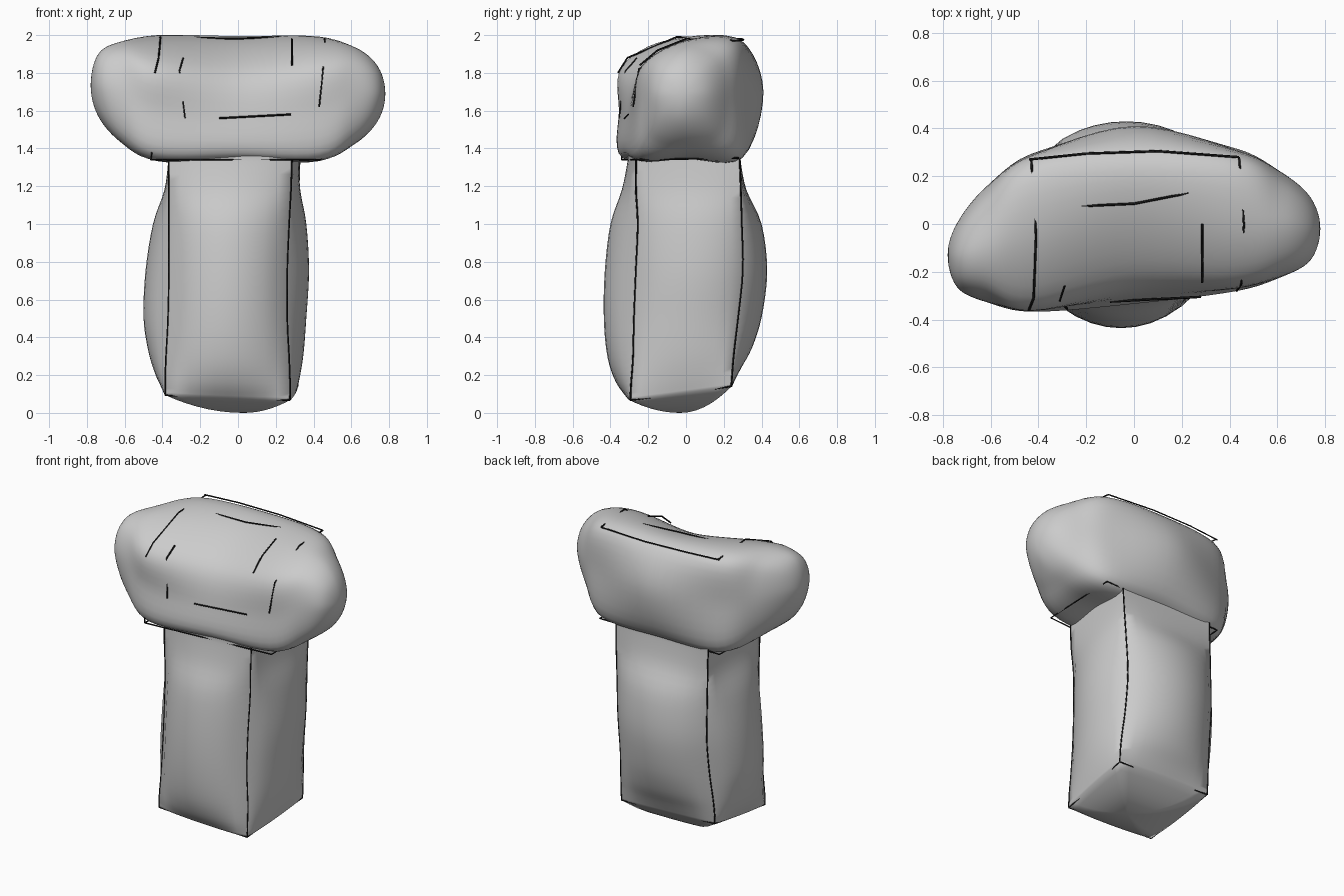
import bpy, bmesh, math
from mathutils import Vector as V

if "Cube" in bpy.data.objects:
    bpy.data.objects.remove(bpy.data.objects["Cube"])


def make_object(name, rings, poles, angle):
    """Skin closed rings of equal length, with a pole fan at each given end."""
    n = len(rings[0])
    verts = [p for r in rings for p in r]
    faces = []
    for j in range(len(rings) - 1):
        for i in range(n):
            k = (i + 1) % n
            faces.append((j*n + i, j*n + k, (j+1)*n + k, (j+1)*n + i))
    for pole, base in poles:
        verts.append(pole)
        for i in range(n):
            faces.append((base + (i + 1) % n, base + i, len(verts) - 1))
    me = bpy.data.meshes.new(name)
    me.from_pydata([tuple(v) for v in verts], [], faces)
    ob = bpy.data.objects.new(name, me)
    bpy.context.collection.objects.link(ob)
    bm = bmesh.new()
    bm.from_mesh(me)
    bmesh.ops.recalc_face_normals(bm, faces=bm.faces)
    bm.to_mesh(me)
    bm.free()
    bpy.ops.object.select_all(action='DESELECT')
    ob.select_set(True)
    bpy.context.view_layer.objects.active = ob
    bpy.ops.object.shade_smooth_by_angle(angle=math.radians(angle))
    return ob


def spline(a, b, c, d, t):
    return 0.5 * (2*b + (c - a)*t + (2*a - 5*b + 4*c - d)*t*t + (3*b - a - 3*c + d)*t**3)


# Stem: four bulging faces between corner edges
# z, then corner lines left/right/front/back, then face bulges left/right/front/back
levels = [
    (0.12, -.385, .275, -.295, .24, -.40, .305, -.31, .25),
    (0.20, -.385, .275, -.29, .245, -.44, .325, -.37, .29),
    (0.32, -.38, .27, -.28, .255, -.475, .345, -.415, .35),
    (0.50, -.37, .26, -.275, .275, -.50, .36, -.435, .40),
    (0.75, -.365, .26, -.265, .30, -.49, .375, -.43, .43),
    (1.00, -.365, .27, -.255, .295, -.45, .36, -.40, .40),
    (1.18, -.365, .28, -.265, .29, -.39, .325, -.34, .32),
    (1.33, -.365, .285, -.265, .285, -.37, .31, -.31, .29),
    (1.37, -.365, .285, -.265, .285, -.37, .31, -.31, .29),
]
STEPS = 10


def stem_ring(row):
    z, L, R, F, B, l, r, f, b = row
    r_mid = r - 0.02  # the rear right edge stands further out
    corners = [V((L, F)), V((R, F)), V((R + 0.04, B)), V((L, B))]
    bulges = [V((0, f - F)), V((r_mid - R, 0)), V((0, b - B)), V((l - L, 0))]
    fade = max(0, 1 - (z - 0.12) / 0.4)
    ring = []
    for i in range(4):
        for s in range(STEPS):
            t = s / STEPS
            v = corners[i].lerp(corners[(i + 1) % 4], t) + bulges[i] * (4*t*(1-t))**0.8
            ring.append(V((v.x, v.y, z + fade*(0.14*v.y - 0.04*v.x))))
    return ring


rows = []
for j in range(len(levels) - 1):
    a, b, c, d = (V(levels[max(0, min(k, len(levels) - 1))]) for k in (j-1, j, j+1, j+2))
    rows += [spline(a, b, c, d, s/4) for s in range(4)]
rows.append(V(levels[-1]))
stem = [stem_ring(r) for r in rows]
# rounded underside
mid = V((0.03, -0.03, 0))
under = [[V((mid.x + (p.x-mid.x)*t, mid.y + (p.y-mid.y)*t, p.z*t**2)) for p in stem[0]]
         for t in (.15, .3, .45, .6, .75, .88)]
make_object("stem", under + stem, [(mid, 0)], 60)


# Head: loft along x through eight-point (y, z) sections
def oval(y, z, ry, rz):
    return [(y + ry*math.cos(a), z + rz*math.sin(a))
            for a in (math.radians(225 - 45*i) for i in range(8))]


sections = [
    (-.74, oval(-.13, 1.735, .135, .165)),
    (-.62, [(-.285, 1.465), (-.325, 1.70), (-.26, 1.89), (-.09, 1.965),
            (.10, 1.91), (.155, 1.70), (.10, 1.48), (-.09, 1.435)]),
    (-.43, [(-.335, 1.355), (-.355, 1.60), (-.335, 1.835), (-.05, 1.98),
            (.25, 1.965), (.285, 1.68), (.265, 1.36), (0, 1.35)]),
    (0, [(-.305, 1.355), (-.315, 1.56), (-.235, 1.80), (.05, 1.965),
         (.295, 1.97), (.41, 1.70), (.30, 1.355), (0, 1.35)]),
    (.43, [(-.255, 1.355), (-.27, 1.60), (-.235, 1.835), (0, 1.972),
           (.265, 1.96), (.31, 1.68), (.28, 1.36), (0, 1.35)]),
    (.62, [(-.185, 1.465), (-.22, 1.68), (-.17, 1.855), (0, 1.935),
           (.17, 1.875), (.215, 1.68), (.17, 1.475), (0, 1.425)]),
    (.74, oval(-.02, 1.69, .13, .145)),
]
keys = []
for x, pts in sections:
    ring = [V((x, *p)) for p in pts]
    keys.append([spline(ring[i-1], ring[i], ring[(i+1) % 8], ring[(i+2) % 8], s/6)
                 for i in range(8) for s in range(6)])
N = len(keys[0])
tips = [V((-.78, -.13, 1.735)), V((.78, -.02, 1.69))]
chain = [[tips[0]]*N] + keys + [[tips[1]]*N]
# continue past each tip to the opposite side so the ends round off
opposite = lambda r: r[N//2:] + r[:N//2]
full = [opposite(keys[0])] + chain + [opposite(keys[-1])]
head = []
for j in range(1, len(full) - 2):
    for s in range(6):
        if j > 1 or s > 0:
            head.append([spline(*(full[j+k][i] for k in (-1, 0, 1, 2)), s/6) for i in range(N)])
make_object("head", head, [(tips[0], 0), (tips[1], (len(head)-1)*N)], 60)

# Thin black guide strokes along the edges
ink = bpy.data.materials.new("ink")
ink.diffuse_color = (0.01, 0.01, 0.01, 1)
ink.use_nodes = True
ink.node_tree.nodes["Principled BSDF"].inputs["Base Color"].default_value = ink.diffuse_color


def strokes(name, paths):
    cu = bpy.data.curves.new(name, 'CURVE')
    cu.dimensions = '3D'
    cu.bevel_depth = 0.005
    cu.bevel_resolution = 0
    for path in paths:
        sp = cu.splines.new('POLY')
        sp.points.add(len(path) - 1)
        for pt, co in zip(sp.points, path):
            pt.co = (*co, 1)
    ob = bpy.data.objects.new(name, cu)
    cu.materials.append(ink)
    bpy.context.collection.objects.link(ob)


corner_lines = [[r[i*STEPS] for r in stem if r[0].z < 1.36] for i in range(4)]
feet = [line[0] for line in corner_lines]
strokes("stem_strokes", corner_lines + [[feet[i], feet[(i+1) % 4]] for i in range(4)])

a, b, c, d = (-.46, -.34, 1.34), (.44, -.27, 1.34), (.45, .28, 1.35), (-.44, .27, 1.34)
strokes("head_strokes", [
    [a, b], [b, c], [c, d], [d, a],
    [a, (-.45, -.35, 1.45)],
    [(-.44, -.36, 1.80), (-.42, -.31, 1.88), (-.41, -.05, 1.99), (-.43, .27, 1.98)],
    [(.43, -.28, 1.62), (.45, -.25, 1.82), (.46, 0, 1.98), (.44, .28, 1.97)],
    [(-.44, .27, 1.98), (-.2, .295, 1.98), (.1, .305, 1.975), (.44, .28, 1.97)],
    [(-.28, -.355, 1.56), (-.31, -.32, 1.81), (-.29, -.26, 1.88)],
    [(.285, -.245, 1.84), (.285, -.15, 1.92), (.285, 0, 1.98)],
    [(-.1, -.325, 1.56), (.28, -.305, 1.58)],
    [(-.22, .075, 1.985), (0, .085, 1.982), (.23, .13, 1.99)],
])
